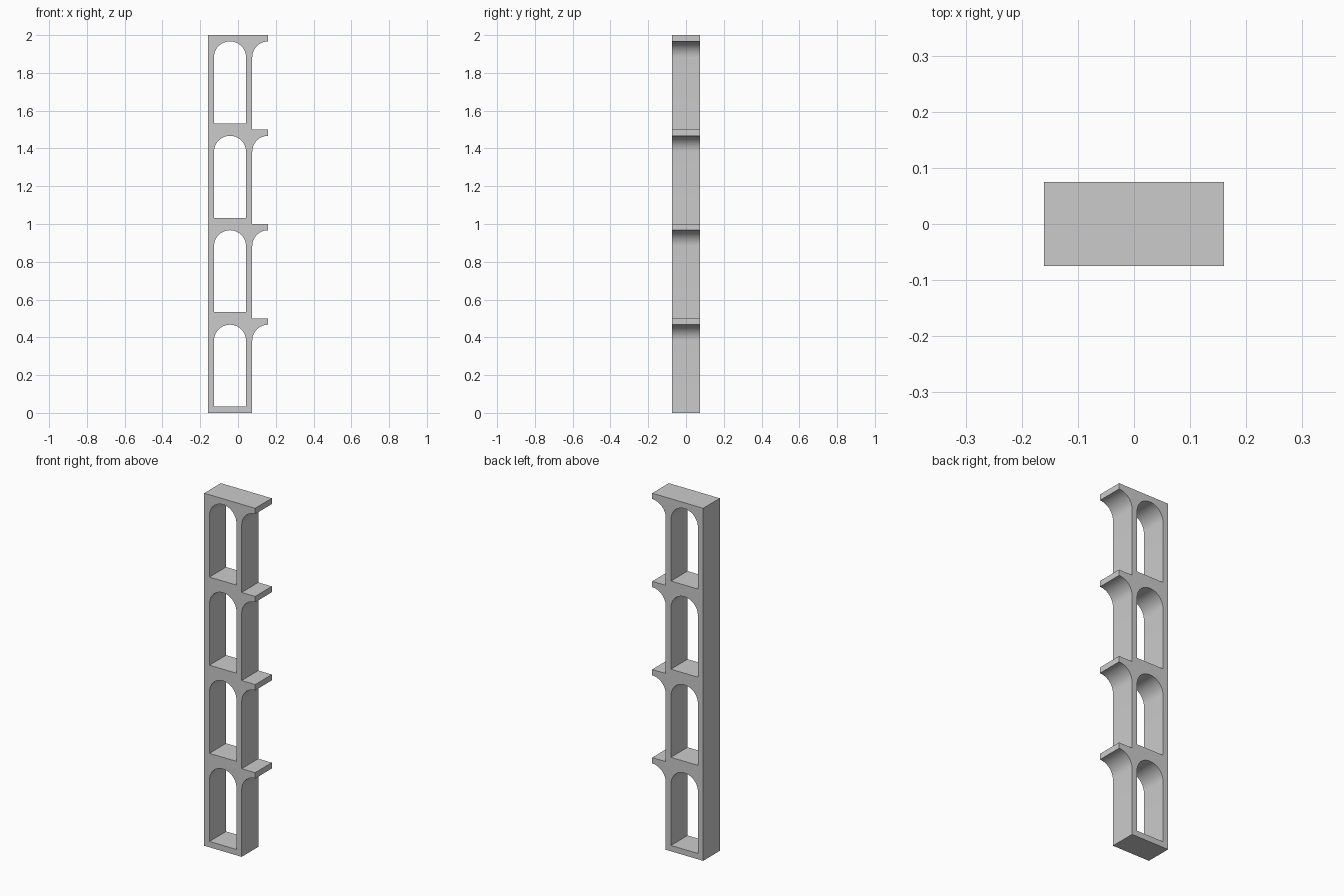
import bpy, bmesh
from math import cos, sin, pi, radians

if "Cube" in bpy.data.objects:
    bpy.data.objects.remove(bpy.data.objects["Cube"])

LEVELS, STEP = 4, 0.5      # number of tiers and their height
T = 0.033                  # wall and shelf thickness
HALF_W, HALF_D = 0.16, 0.0745
R = (2 * HALF_W - 2 * T) / 3          # arch radius
LEFT = -HALF_W
ARCH_X = LEFT + T + R                 # centre of the full arches
WALL_X = ARCH_X + R + T               # outer face of the right post
SEG = 24                              # segments per half circle


def arc(cx, cz, a0, a1, n):
    return [(cx + R * cos(radians(a0 + (a1 - a0) * i / n)),
             cz + R * sin(radians(a0 + (a1 - a0) * i / n))) for i in range(n + 1)]


def add_loop(curve, pts):
    s = curve.splines.new('POLY')
    s.points.add(len(pts) - 1)
    for p, (x, z) in zip(s.points, pts):
        p.co = (x, z, 0, 1)
    s.use_cyclic_u = True


curve = bpy.data.curves.new("arched_shelf_frame", 'CURVE')
curve.dimensions = '2D'
curve.fill_mode = 'BOTH'
curve.extrude = HALF_D

# Outer outline: post with a half-arch bracket and ledge at each tier
outline = [(LEFT, 0), (WALL_X, 0)]
for i in range(1, LEVELS + 1):
    top = i * STEP
    outline += arc(HALF_W, top - T - R, 180, 90, SEG // 2)
    outline.append((HALF_W, top))
    if i < LEVELS:
        outline.append((WALL_X, top))
outline.append((LEFT, LEVELS * STEP))
add_loop(curve, outline)

# Arched openings
for i in range(LEVELS):
    z = i * STEP
    add_loop(curve, [(ARCH_X - R, z + T), (ARCH_X + R, z + T)]
             + arc(ARCH_X, z + STEP - T - R, 0, 180, SEG))

# Stand the profile upright and turn it into a clean mesh
frame = bpy.data.objects.new("arched_shelf_frame", curve)
bpy.context.collection.objects.link(frame)
frame.rotation_euler.x = pi / 2
bpy.context.view_layer.objects.active = frame
frame.select_set(True)
bpy.ops.object.convert(target='MESH')
bpy.ops.object.transform_apply(location=False, rotation=True, scale=False)

bm = bmesh.new()
bm.from_mesh(frame.data)
bmesh.ops.remove_doubles(bm, verts=bm.verts, dist=1e-5)
bmesh.ops.recalc_face_normals(bm, faces=bm.faces)
bm.to_mesh(frame.data)
bm.free()
bpy.ops.object.shade_smooth_by_angle(angle=radians(30))
